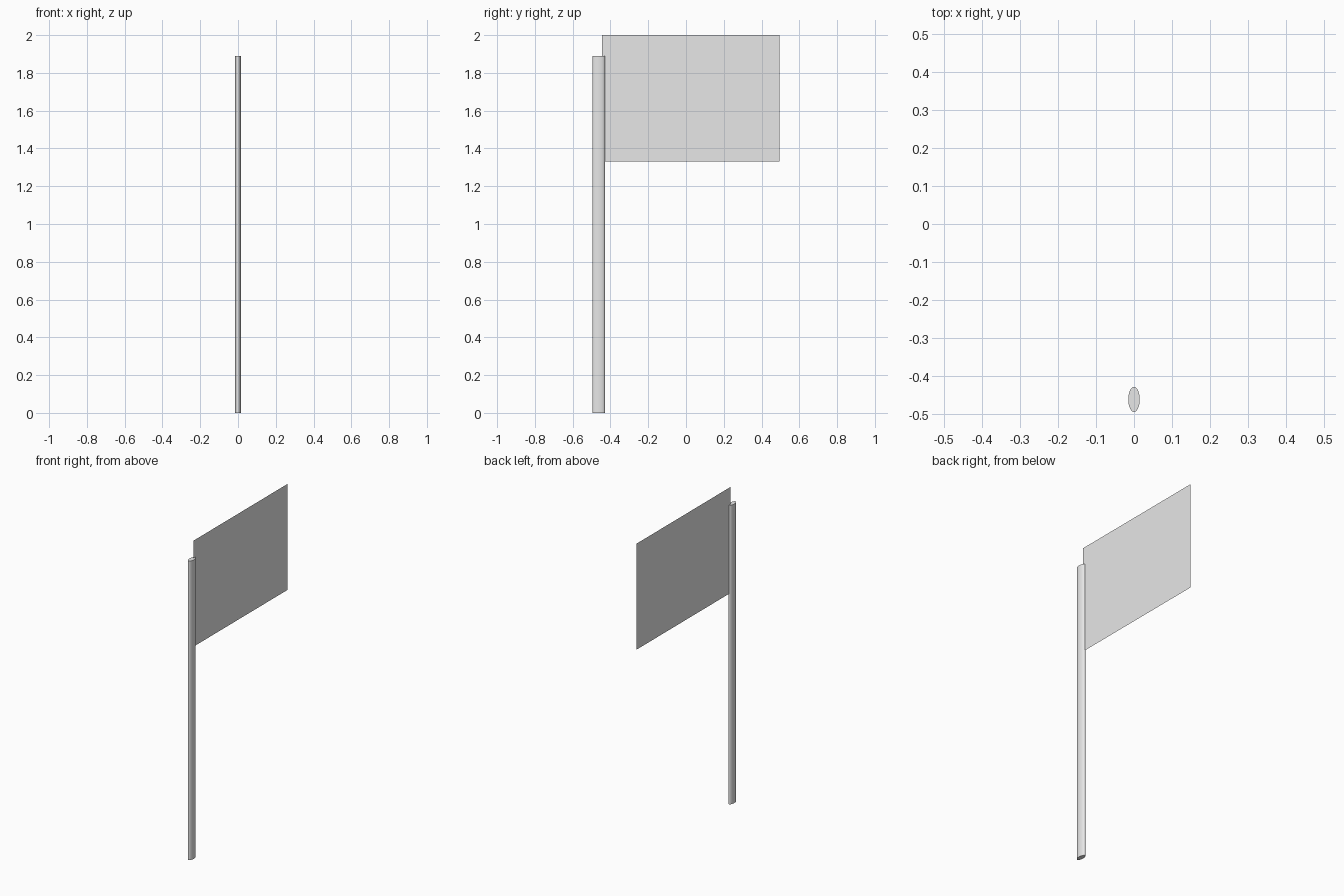
import bpy
import math

cube = bpy.data.objects.get("Cube")
if cube:
    bpy.data.objects.remove(cube, do_unlink=True)

# One plain grey for everything
grey = bpy.data.materials.new("light_grey")
grey.use_nodes = True
grey.diffuse_color = (0.8, 0.8, 0.8, 1)
grey.node_tree.nodes["Principled BSDF"].inputs["Base Color"].default_value = (0.8, 0.8, 0.8, 1)


def finish(name, scale):
    obj = bpy.context.object
    obj.name = name
    obj.scale = scale
    bpy.ops.object.transform_apply(location=False, rotation=True, scale=True)
    obj.data.materials.append(grey)
    return obj


# Pole: tall capped cylinder with an oval section
POLE_HEIGHT = 1.89
bpy.ops.mesh.primitive_cylinder_add(vertices=32, radius=1, depth=1,
                                    location=(0, -0.462, POLE_HEIGHT / 2))
finish("pole", (0.015, 0.033, POLE_HEIGHT))
bpy.ops.object.shade_smooth_by_angle(angle=math.radians(40))

# Flag: a single upright sheet starting inside the pole
Y0, Y1, Z0, Z1 = -0.445, 0.495, 1.33, 2.0
bpy.ops.mesh.primitive_plane_add(size=1, location=(0, (Y0 + Y1) / 2, (Z0 + Z1) / 2),
                                 rotation=(0, math.pi / 2, 0))
finish("flag", (Z1 - Z0, Y1 - Y0, 1))
